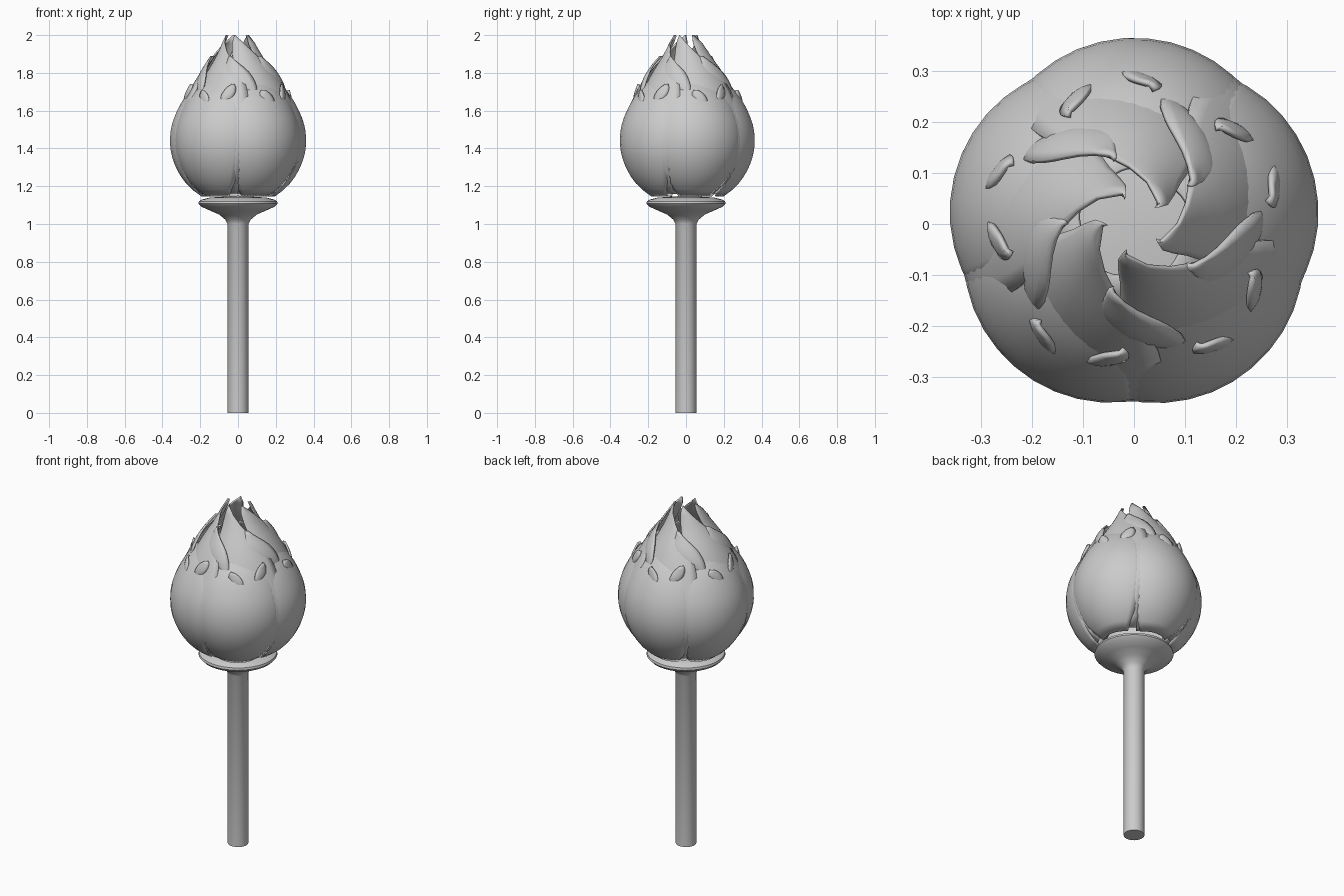
import bpy, bmesh, math

if "Cube" in bpy.data.objects:
    bpy.data.objects.remove(bpy.data.objects["Cube"])

# Bud silhouette as (height, radius)
BUD = [(1.10, .11), (1.15, .205), (1.22, .283), (1.32, .34), (1.43, .362), (1.55, .344),
       (1.68, .277), (1.80, .195), (1.90, .115), (2.0, .05)]


def interp(pts, t):
    """Smooth curve through (t, value) points."""
    t = min(max(t, pts[0][0]), pts[-1][0])
    for i in range(len(pts) - 1):
        a, b = pts[i], pts[i + 1]
        if t <= b[0]:
            def slope(k):
                p, q = pts[max(k - 1, 0)], pts[min(k + 1, len(pts) - 1)]
                return (q[1] - p[1]) / (q[0] - p[0])
            h = b[0] - a[0]
            s = (t - a[0]) / h
            return (a[1] * (1 + 2 * s) * (1 - s) ** 2 + slope(i) * h * s * (1 - s) ** 2
                    + b[1] * s * s * (3 - 2 * s) + slope(i + 1) * h * s * s * (s - 1))


def finish(bm, name, angle=35):
    me = bpy.data.meshes.new(name)
    bm.to_mesh(me)
    bm.free()
    ob = bpy.data.objects.new(name, me)
    bpy.context.collection.objects.link(ob)
    bpy.ops.object.select_all(action='DESELECT')
    ob.select_set(True)
    bpy.context.view_layer.objects.active = ob
    bpy.ops.object.shade_smooth_by_angle(angle=math.radians(angle))
    return ob


def petal(name, centre, z0, z1, width, twist, offset, tilt, cup, thick=.008, nu=12, nv=20):
    """Cupped leaf on the bud surface; width, twist (degrees) and offset are curves over v."""
    bm = bmesh.new()
    rows = []
    for j in range(nv + 1):
        v = j / nv
        z = z0 + (z1 - z0) * v
        row = []
        for i in range(nu + 1):
            u = 2 * i / nu - 1
            a = math.radians(centre + interp(twist, v) + interp(width, v) * u)
            r = interp(BUD, z) * (1 - cup * u * u + tilt * u) + interp(offset, v)
            row.append(bm.verts.new((r * math.cos(a), r * math.sin(a), z)))
        rows.append(row)
    for j in range(nv):
        for i in range(nu):
            bm.faces.new((rows[j][i], rows[j][i + 1], rows[j + 1][i + 1], rows[j + 1][i]))
    ob = finish(bm, name)
    mod = ob.modifiers.new("thickness", 'SOLIDIFY')
    mod.thickness = thick
    mod.offset = -1
    return ob


# Stem and flared cup under the bud
profile = [(0, 0), (.055, 0), (.055, 1.0), (.066, 1.022), (.10, 1.05), (.15, 1.072), (.195, 1.092),
           (.21, 1.108), (.207, 1.12), (.19, 1.13), (.15, 1.14), (0, 1.15)]
bm = bmesh.new()
vs = [bm.verts.new((r, 0, z)) for r, z in profile]
es = [bm.edges.new(p) for p in zip(vs, vs[1:])]
bmesh.ops.spin(bm, geom=vs + es, cent=(0, 0, 0), axis=(0, 0, 1), angle=math.tau, steps=32)
bmesh.ops.remove_doubles(bm, verts=bm.verts, dist=1e-4)
bmesh.ops.recalc_face_normals(bm, faces=bm.faces)
finish(bm, "stem_and_cup", 40)

for k in range(5):
    c = 14 + 72 * k
    # Wide outer petals that sink into the inner ones near the top
    petal(f"outer_petal_{k}", c, 1.145, 1.84,
          [(0, 26), (.12, 37), (.4, 44), (.75, 42), (1, 34)], [(0, 0), (1, 0)],
          [(0, 0), (.6, .003), (.8, 0), (1, -.05)], .012, .075)
    # Inner petals twisting into a pinwheel of points
    petal(f"inner_petal_{k}", c + 4, 1.16, 2.0,
          [(0, 36), (.6, 46), (.74, 44), (.86, 34), (.95, 22), (1, 4)],
          [(0, 0), (.7, 0), (.85, -14), (1, -52)],
          [(0, -.03), (.5, -.025), (.72, -.004), (.85, .004), (1, .014)], .09, .05)
    # Middle petal tips resting between the pinwheel blades
    petal(f"middle_tip_{k}", c + 44, 1.68, 1.89,
          [(0, 5), (.3, 16), (.65, 19), (1, 3)], [(0, 14), (1, -22)],
          [(0, -.02), (.4, .008), (1, .022)], .05, .04, .01, 6, 10)
    # Small leaf points breaking through the outer surface
    petal(f"small_tip_a_{k}", c + 2, 1.62, 1.71,
          [(0, 3), (.45, 7), (.8, 6), (1, 2)], [(0, 3), (1, -5)],
          [(0, -.012), (.4, .006), (1, .02)], .02, .02, .01, 4, 6)
    petal(f"small_tip_b_{k}", c + 28, 1.63, 1.74,
          [(0, 3), (.45, 7), (.8, 6), (1, 2)], [(0, -4), (1, 6)],
          [(0, -.02), (.4, .004), (1, .02)], -.02, .02, .01, 4, 6)
